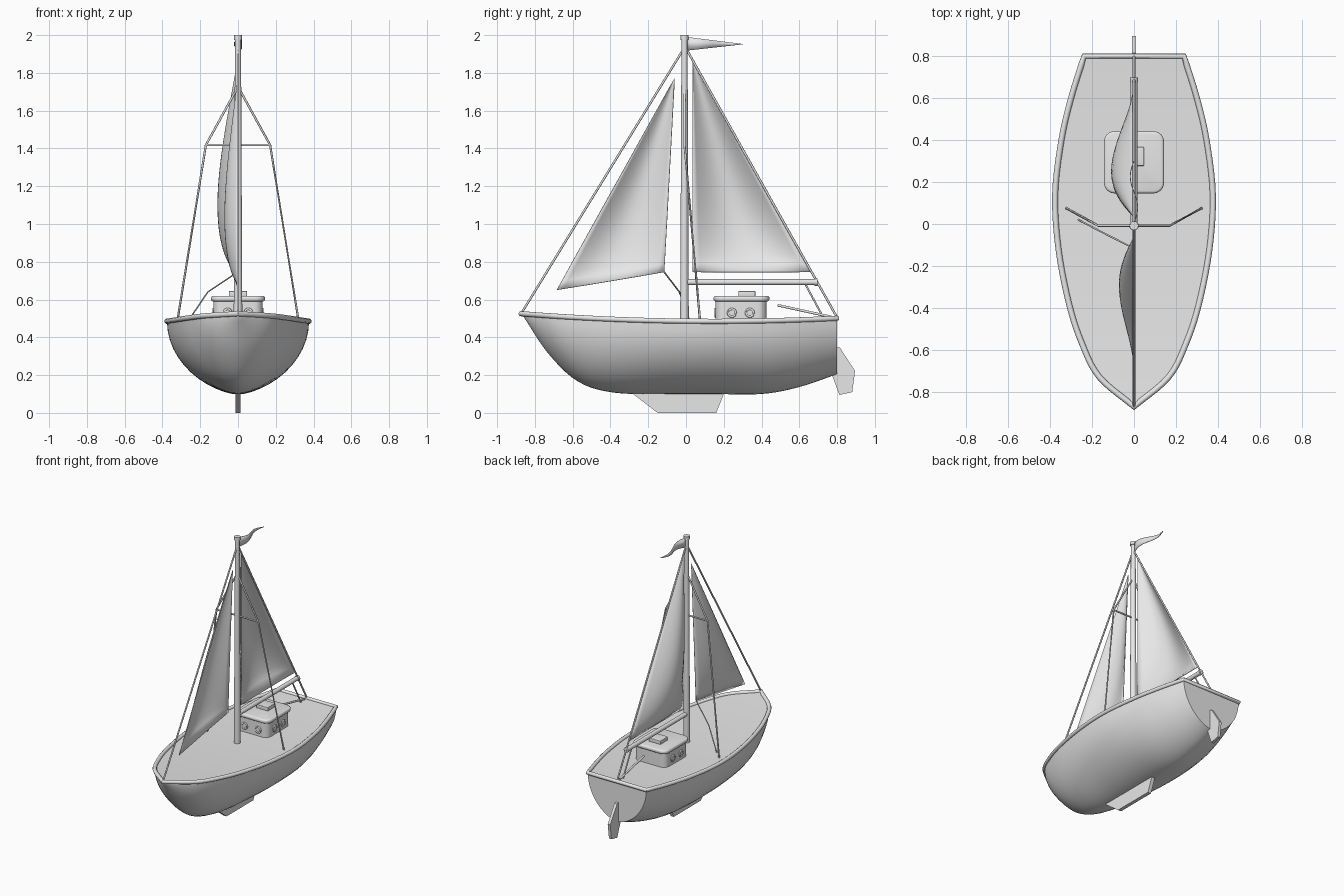
import bpy, bmesh, math
from mathutils import Vector

if "Cube" in bpy.data.objects:
    bpy.data.objects.remove(bpy.data.objects["Cube"], do_unlink=True)

GREY = (0.8, 0.8, 0.8, 1.0)
grey = bpy.data.materials.new("plain_grey")
grey.use_nodes = True
grey.diffuse_color = GREY
grey.node_tree.nodes["Principled BSDF"].inputs["Base Color"].default_value = GREY


def finish(name, bm, smooth=35, thick=0.0):
    """Turn a bmesh into a named, shaded object."""
    bmesh.ops.remove_doubles(bm, verts=bm.verts, dist=0.0002)
    bmesh.ops.recalc_face_normals(bm, faces=bm.faces)
    me = bpy.data.meshes.new(name)
    bm.to_mesh(me)
    bm.free()
    ob = bpy.data.objects.new(name, me)
    bpy.context.collection.objects.link(ob)
    me.materials.append(grey)
    if thick:
        mod = ob.modifiers.new("thickness", "SOLIDIFY")
        mod.thickness, mod.offset = thick, 0
    bpy.ops.object.select_all(action="DESELECT")
    ob.select_set(True)
    bpy.context.view_layer.objects.active = ob
    bpy.ops.object.shade_smooth_by_angle(angle=math.radians(smooth))
    return ob


def loft(bm, rings, closed):
    """Skin a list of equally long point rows."""
    rows = [[bm.verts.new(p) for p in r] for r in rings]
    n = len(rows[0])
    for a, b in zip(rows, rows[1:]):
        for i in range(n if closed else n - 1):
            j = (i + 1) % n
            bm.faces.new((a[i], a[j], b[j], b[i]))
    return rows


def tube(name, path, r0, r1=None, sides=10, closed=False):
    """Round bar along a path, mitred at the bends."""
    pts = [Vector(p) for p in path]
    n = len(pts)
    r1 = r0 if r1 is None else r1
    rings = []
    for i, p in enumerate(pts):
        before = (p - pts[i - 1]).normalized() if i or closed else None
        after = (pts[(i + 1) % n] - p).normalized() if i < n - 1 or closed else None
        t = ((before or after) + (after or before)).normalized()
        up = Vector((0, 0, 1)) if abs(t.z) < 0.95 else Vector((0, 1, 0))
        side = t.cross(up).normalized()
        up = side.cross(t)
        r = r0 + (r1 - r0) * i / (n - 1)
        rings.append([p + r * (side * math.cos(a) + up * math.sin(a))
                      for a in (math.tau * k / sides for k in range(sides))])
    bm = bmesh.new()
    rows = loft(bm, rings + rings[:1] if closed else rings, True)
    if not closed:
        bm.faces.new(rows[0])
        bm.faces.new(rows[-1])
    return finish(name, bm, 50)


def plate(name, outline, thick):
    """Flat side profile (y, z) extruded across the centre line."""
    bm = bmesh.new()
    rows = loft(bm, [[(x, y, z) for y, z in outline] for x in (-thick / 2, thick / 2)], True)
    for r in rows:
        bm.faces.new(r)
    return finish(name, bm)


def rounded_box(name, half_x, y0, y1, z0, z1, corner, edge):
    """Box with round upright corners and softened rims."""
    bm = bmesh.new()
    bmesh.ops.create_cube(bm, size=1)
    for v in bm.verts:
        v.co = (v.co.x * 2 * half_x, (y0 + y1) / 2 + v.co.y * (y1 - y0),
                (z0 + z1) / 2 + v.co.z * (z1 - z0))
    upright = [e for e in bm.edges if abs(e.verts[0].co.z - e.verts[1].co.z) > 0.001]
    bmesh.ops.bevel(bm, geom=upright, offset=corner, segments=6, profile=0.5, affect="EDGES")
    if edge:
        rim = [e for e in bm.edges if abs(e.verts[0].co.z - e.verts[1].co.z) < 0.001]
        bmesh.ops.bevel(bm, geom=rim, offset=edge, segments=3, profile=0.5, affect="EDGES")
    return finish(name, bm)


def sheer(y):
    return 0.485 + 0.04 * ((y - 0.15) / 1.02) ** 2


# Hull stations: position, half beam, keel height
stations = [Vector(s) for s in (
    (-0.87, 0, sheer(-0.87)), (-0.73, 0.165, 0.315), (-0.57, 0.248, 0.165), (-0.38, 0.31, 0.107),
    (-0.12, 0.36, 0.1), (0.14, 0.376, 0.1), (0.4, 0.346, 0.1), (0.6, 0.3, 0.137), (0.8, 0.238, 0.205))]


def refine(pts, steps):
    """Smooth curve through the given points."""
    ext = [2 * pts[0] - pts[1]] + pts + [2 * pts[-1] - pts[-2]]
    out = []
    for a, b, c, d in zip(ext, ext[1:], ext[2:], ext[3:]):
        for k in range(steps):
            t = k / steps
            out.append(0.5 * (2 * b + (c - a) * t + (2 * a - 5 * b + 4 * c - d) * t * t
                              + (3 * b - a - 3 * c + d) * t ** 3))
    return out + [pts[-1]]


hull_line = refine(stations, 5)
rings = []
for y, beam, keel in hull_line:
    ring = []
    for k in range(25):
        a = math.pi * k / 24
        c = math.cos(a)
        ring.append((math.copysign(beam * abs(c) ** 1.2, c), y,
                     sheer(y) - (sheer(y) - keel) * math.sin(a)))
    rings.append(ring)
bm = bmesh.new()
rows = loft(bm, rings, True)
bm.faces.new(rows[-1])
finish("hull", bm, 40)

# Rail around the deck and across the stern
port = [(b, y, sheer(y)) for y, b, k in hull_line[1:]]
starboard = [(-x, y, z) for x, y, z in reversed(port)]
tube("deck_rail", [(0, -0.873, sheer(-0.873))] + port + starboard, 0.014, closed=True)

# Fin and rudder
plate("keel_fin", [(-0.32, 0.12), (-0.28, 0.1), (-0.15, 0), (0.16, 0), (0.2, 0.1), (0.21, 0.12)], 0.026)
plate("rudder", [(0.795, 0.35), (0.815, 0.345), (0.895, 0.222), (0.88, 0.11),
                 (0.812, 0.095), (0.775, 0.195), (0.795, 0.21)], 0.02)
tube("tiller", [(0, 0.485, 0.57), (0, 0.77, 0.508)], 0.007)

# Mast and boom
MY = -0.008
tube("mast", [(0, MY, 0.47), (0, MY, 1.985)], 0.023, 0.016, 16)
tube("mast_cap", [(0, MY, 1.975), (0, MY, 2.0)], 0.021, sides=16)
tube("boom", [(0, MY, 0.692), (0, 0.69, 0.692)], 0.016, sides=12)
tube("boom_end", [(0, 0.68, 0.692), (0, 0.697, 0.692)], 0.019, sides=12)


def sail(name, tack, clew, head, belly):
    """Three-cornered sail bellying to the right side."""
    tack, clew, head = Vector(tack), Vector(clew), Vector(head)
    rows = []
    for j in range(25):
        v = j / 24
        row = []
        for i in range(17):
            p = tack.lerp(clew, i / 16).lerp(head, v)
            p.x -= belly * math.sin(math.pi * i / 16) * math.sin(math.pi * v ** 0.6)
            row.append(p)
        rows.append(row)
    bm = bmesh.new()
    loft(bm, rows, False)
    return finish(name, bm, 60, 0.004)


sail("main_sail", (0, 0.035, 0.745), (0, 0.665, 0.745), (0, 0.035, 1.87), 0.107)
sail("fore_sail", (0, -0.685, 0.65), (0, -0.115, 0.745), (0, -0.06, 1.773), 0.07)

# Waving pennant
bm = bmesh.new()
wave = [(0.018 * math.sin(math.tau * t), 0.005 + 0.295 * t, t) for t in (i / 16 for i in range(17))]
loft(bm, [[(x, y, 1.99 - 0.037 * t) for x, y, t in wave],
          [(x, y, 1.918 + 0.033 * t) for x, y, t in wave]], False)
finish("pennant", bm, 60, 0.004)

# Standing and running rigging
tube("forestay", [(0, -0.87, 0.53), (0, -0.02, 1.915)], 0.006, sides=8)
tube("backstay", [(0, 0.8, 0.505), (0, 0.0, 1.93)], 0.006, sides=8)
tube("main_sheet", [(0, 0.63, 0.685), (0, 0.735, 0.49)], 0.005, sides=8)
tube("spreader", [(-0.17, MY, 1.418), (0.17, MY, 1.418)], 0.006, sides=8)
for side, s in (("left", 1), ("right", -1)):
    tube("shroud_" + side, [(s * 0.012, MY, 1.705), (s * 0.17, MY, 1.418), (s * 0.322, 0.075, 0.48)],
         0.006, sides=8)
tube("jib_sheet", [(-0.003, -0.115, 0.745), (-0.16, -0.035, 0.64), (-0.265, 0.02, 0.485)], 0.004, sides=8)

# Cabin
rounded_box("cabin_walls", 0.13, 0.156, 0.426, 0.47, 0.6, 0.045, 0)
rounded_box("cabin_roof", 0.143, 0.146, 0.442, 0.59, 0.62, 0.05, 0.012)
rounded_box("cabin_hatch", 0.048, 0.277, 0.367, 0.615, 0.645, 0.006, 0.004)


def porthole(name, centre, out):
    """Ring with a glass disc on a cabin wall."""
    c, out = Vector(centre), Vector(out)
    across = out.cross(Vector((0, 0, 1)))
    circle = [(across * math.cos(a) + Vector((0, 0, 1)) * math.sin(a))
              for a in (math.tau * k / 24 for k in range(24))]
    tube(name + "_ring", [c + 0.02 * d for d in circle], 0.006, sides=8, closed=True)
    tube(name + "_glass", [c - 0.004 * out, c + 0.003 * out], 0.019, sides=20)


for side, s in (("left", 1), ("right", -1)):
    for where, y in (("fore", 0.243), ("aft", 0.338)):
        porthole(f"porthole_{side}_{where}", (s * 0.13, y, 0.53), (s, 0, 0))
    porthole("porthole_front_" + side, (s * 0.055, 0.156, 0.53), (0, -1, 0))
